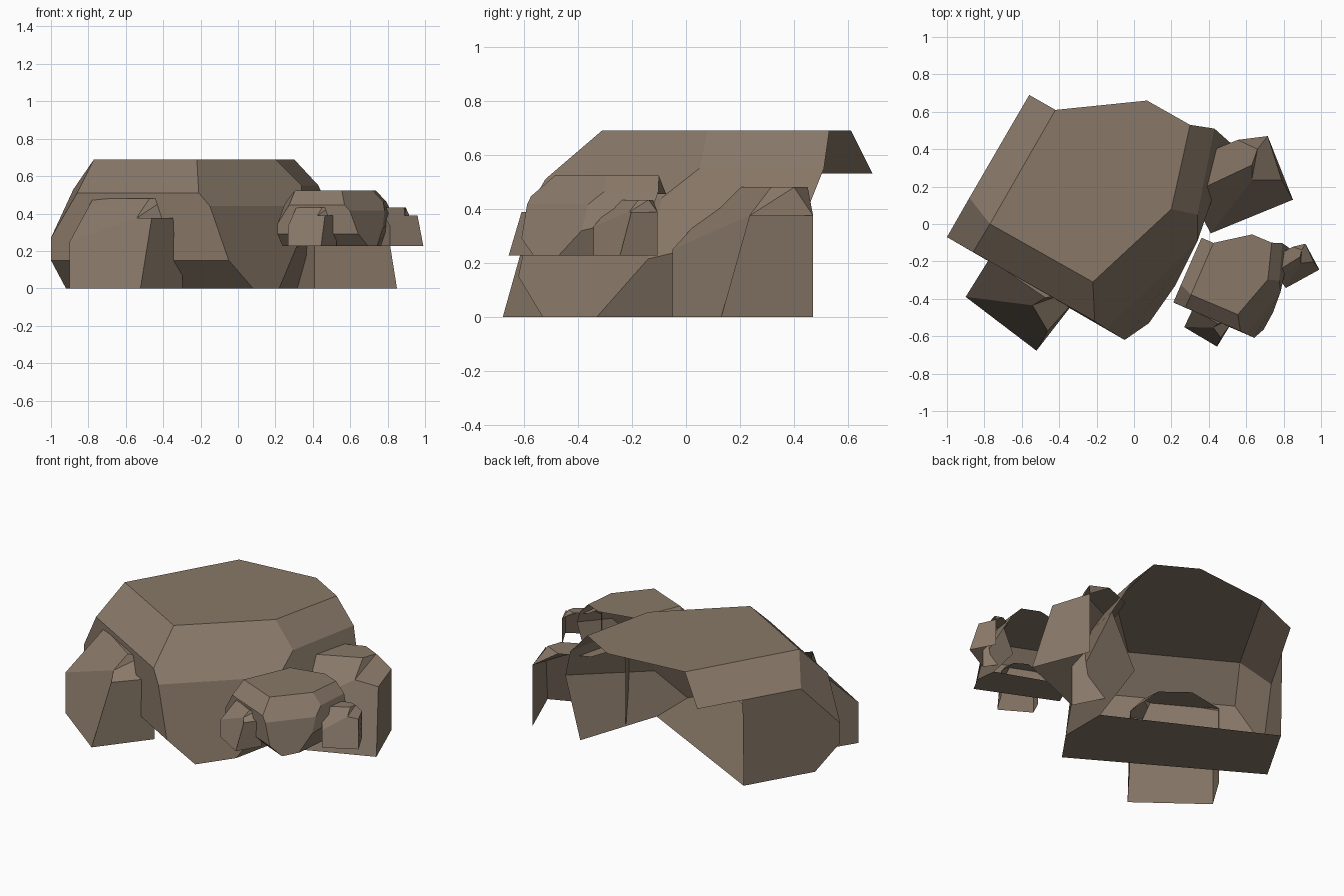
import bpy
import bmesh
from math import radians
from mathutils import Matrix

default_cube = bpy.data.objects.get("Cube")
if default_cube:
    bpy.data.objects.remove(default_cube, do_unlink=True)

# Single stone colour
stone = bpy.data.materials.new("brown_stone")
stone.use_nodes = True
stone_colour = (0.25, 0.19, 0.14, 1.0)
stone.diffuse_color = stone_colour
stone.node_tree.nodes["Principled BSDF"].inputs["Base Color"].default_value = stone_colour


def make_shell(name, corners, faces):
    """Build an open faceted shell; each face is a string of corner letters."""
    mesh = bpy.data.meshes.new(name)
    bm = bmesh.new()
    verts = {key: bm.verts.new(position) for key, position in corners.items()}
    for face in faces.split():
        bm.faces.new([verts[key] for key in face])
    bmesh.ops.recalc_face_normals(bm, faces=bm.faces[:])
    bm.to_mesh(mesh)
    bm.free()
    mesh.materials.append(stone)
    return mesh


def place(name, mesh, matrix):
    rock = bpy.data.objects.new(name, mesh)
    bpy.context.scene.collection.objects.link(rock)
    rock.matrix_world = matrix
    return rock


# Boulder: faceted cap, upright walls, undercut foot, open rear
boulder_corners = dict(
    # flat top
    a=(-.42, .61, .69), b=(.07, .66, .69), c=(.30, .53, .69),
    d=(.20, .08, .69), e=(-.22, -.31, .69), f=(-.77, 0, .69),
    # overhanging left slope
    g=(-.56, .69, .53), h=(-.70, .45, .53), i=(-.88, .14, .53),
    j=(-1, -.07, .27), k=(-.86, -.15, .51),
    # front corner
    l=(-.21, -.52, .51), m=(-.15, -.56, .44), n=(-.05, -.62, .15),
    o=(-1, -.07, .15),
    # right shoulder
    p=(.34, .05, .55), q=(.43, .51, .55), r=(.34, -.09, .44),
    s=(.31, -.14, .215), t=(.52, .43, .35),
    # foot
    u=(-.92, .06, 0), v=(.08, -.53, 0), w=(.22, -.33, 0),
    x=(.22, -.03, 0), y=(.39, .47, 0), z=(-.70, .44, 0),
)
boulder_faces = (
    "abcdef "           # top
    "faghi fijk "       # left slope and its corner
    "fkle kjonml "      # front slope and front wall
    "ouvn uzxwv "       # undercut and floor
    "jihzuo "           # left wall
    "edprml mrswvn "    # right slope and right wall
    "dcqp pqtsr swxyt"  # shoulder, rear right wall, undercut
)
boulder = make_shell("boulder", boulder_corners, boulder_faces)

# Side stone: small slanted stone leaning out of the boulder
side_corners = dict(
    a=(.41, -.05, 0), b=(.41, -.05, .25), c=(.85, .13, 0),
    d=(.79, .235, .375), e=(.715, .47, .375), f=(.715, .47, 0),
    g=(.30, .16, .48), h=(.63, .315, .48), i=(.66, .40, .48),
    j=(.555, .45, .48), k=(.38, .38, .48), m=(.63, .235, .375),
    n=(.30, .16, 0),
)
side_faces = "ghijk bmhg acdmb cfed mih mdei ije abgn"
side_stone = make_shell("side_stone", side_corners, side_faces)

# The cluster is repeated smaller, turned slightly and raised
front_turn = Matrix.Translation((-1.065, -.011, 0)) @ Matrix.Rotation(radians(-59.5), 4, "Z")
small_cluster = (Matrix.Translation((.634, -.341, .227))
                 @ Matrix.Rotation(radians(6.5), 4, "Z")
                 @ Matrix.Scale(.43, 4))

for prefix, cluster in (("large", Matrix.Identity(4)), ("small", small_cluster)):
    place(prefix + "_boulder", boulder, cluster)
    place(prefix + "_left_stone", side_stone, cluster)
    place(prefix + "_front_stone", side_stone, cluster @ front_turn)
